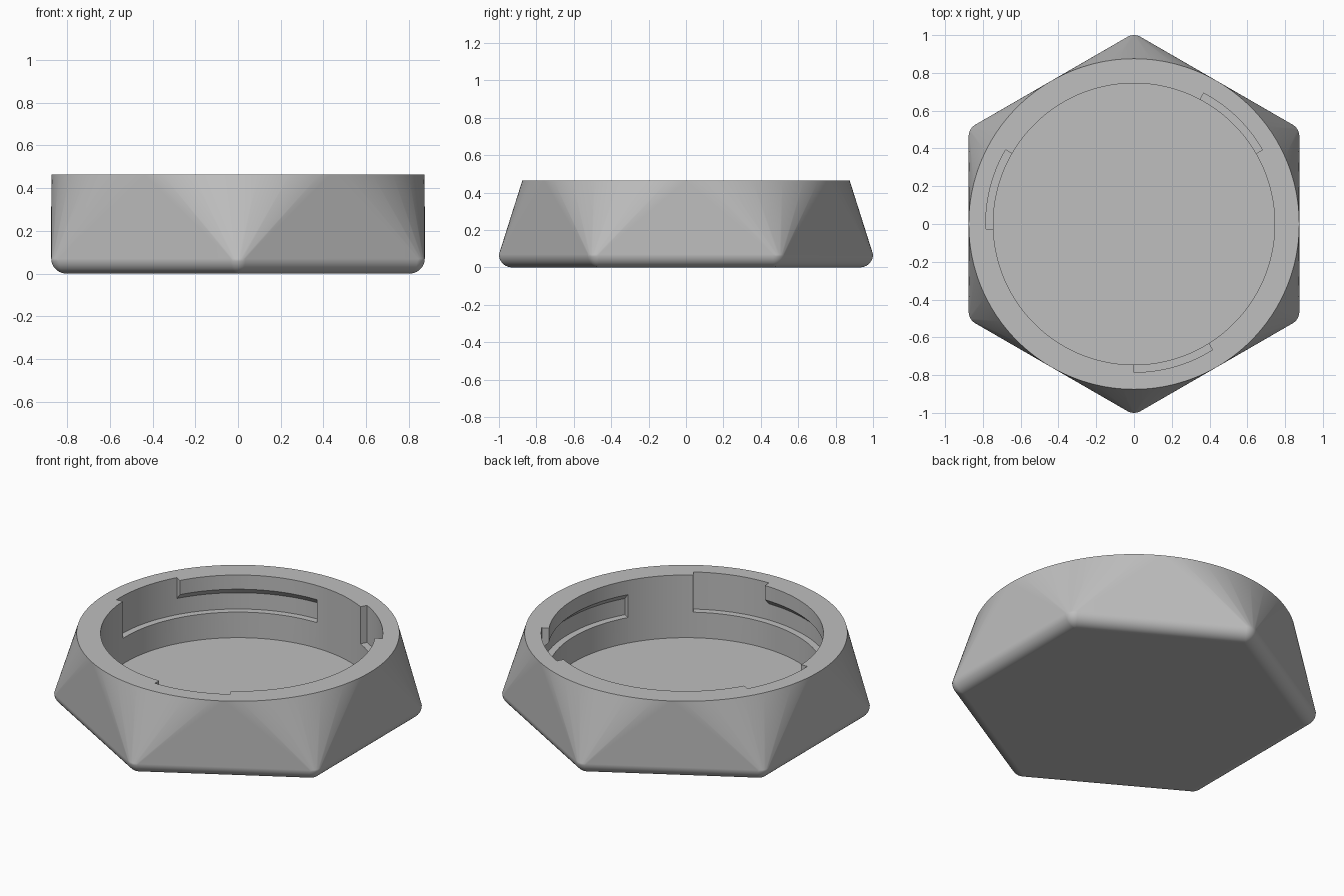
import bpy, bmesh, math
from mathutils import Vector

if "Cube" in bpy.data.objects:
    bpy.data.objects.remove(bpy.data.objects["Cube"])

TOP, R_RIM, R_BORE, R_SLOT = 0.465, 0.875, 0.745, 0.785
FLOOR, SLOT_LOW, SLOT_HIGH = 0.09, 0.243, 0.38
FILLET, CORNER = 0.07, 0.93


def polar(r, deg, z):
    a = math.radians(deg)
    return Vector((r * math.cos(a), r * math.sin(a), z))


def to_object(name, bm):
    bmesh.ops.recalc_face_normals(bm, faces=bm.faces)
    mesh = bpy.data.meshes.new(name)
    bm.to_mesh(mesh)
    bm.free()
    ob = bpy.data.objects.new(name, mesh)
    bpy.context.collection.objects.link(ob)
    return ob


def arc_solid(name, profile, start, end, step=2):
    """Sweep a closed (radius, z) profile around z between two angles."""
    bm = bmesh.new()
    n = round((end - start) / step)
    rings = [[bm.verts.new(polar(r, start + (end - start) * i / n, z)) for r, z in profile]
             for i in range(n + 1)]
    k = len(profile)
    for a, b in zip(rings, rings[1:]):
        for j in range(k):
            bm.faces.new((a[j], a[(j + 1) % k], b[(j + 1) % k], b[j]))
    bm.faces.new(rings[0])
    bm.faces.new(rings[-1])
    return to_object(name, bm)


# Cap body: hull of six corner balls and the round rim
bm = bmesh.new()
for i in range(6):
    centre = polar(CORNER, 30 + 60 * i, FILLET)
    for lat in range(-90, 1, 10):
        c, s = math.cos(math.radians(lat)), math.sin(math.radians(lat))
        for lon in range(0, 360, 10):
            bm.verts.new(centre + polar(FILLET * c, lon, FILLET * s))
            if lat == -90:
                break
for i in range(180):
    bm.verts.new(polar(R_RIM, 2 * i, TOP))
hull = bmesh.ops.convex_hull(bm, input=bm.verts)
loose = {g for g in hull["geom_interior"] + hull["geom_unused"] if isinstance(g, bmesh.types.BMVert)}
bmesh.ops.delete(bm, geom=list(loose), context='VERTS')
bmesh.ops.dissolve_limit(bm, angle_limit=0.002, verts=bm.verts, edges=bm.edges)
cap = to_object("hex_cap", bm)

# Round bore
bm = bmesh.new()
ring = [bm.verts.new(polar(R_BORE, 2 * i, FLOOR)) for i in range(180)]
base = bm.faces.new(ring)
up = bmesh.ops.extrude_face_region(bm, geom=[base])["geom"]
for v in up:
    if isinstance(v, bmesh.types.BMVert):
        v.co.z = 0.7
cutters = [to_object("bore_cutter", bm)]

# Three bayonet slots: an open entry and a locking channel with a sloped roof
inner = 0.70
slope = R_BORE - inner
for a in (-90, 30, 150):
    cutters.append(arc_solid("entry_cutter", [(inner, SLOT_LOW), (R_SLOT, SLOT_LOW),
                                              (R_SLOT, 0.6), (inner, 0.6)], a, a + 32))
    cutters.append(arc_solid("channel_cutter", [(inner, SLOT_LOW), (R_SLOT, SLOT_LOW),
                                                (R_SLOT, SLOT_HIGH - (R_SLOT - R_BORE)),
                                                (inner, SLOT_HIGH + slope)], a - 60, a + 2))

bpy.context.view_layer.objects.active = cap
cap.select_set(True)
for c in cutters:
    m = cap.modifiers.new("cut", 'BOOLEAN')
    m.operation, m.solver, m.object = 'DIFFERENCE', 'EXACT', c
    bpy.ops.object.modifier_apply(modifier=m.name)
for c in cutters:
    bpy.data.objects.remove(c)

# Grey plastic, smooth with sharp edges kept
grey = bpy.data.materials.new("grey")
grey.diffuse_color = (0.52, 0.52, 0.52, 1)
grey.use_nodes = True
grey.node_tree.nodes["Principled BSDF"].inputs["Base Color"].default_value = grey.diffuse_color
cap.data.materials.clear()
cap.data.materials.append(grey)
bpy.ops.object.shade_smooth_by_angle(angle=math.radians(25))
wn = cap.modifiers.new("weighted_normals", 'WEIGHTED_NORMAL')
wn.keep_sharp = True
